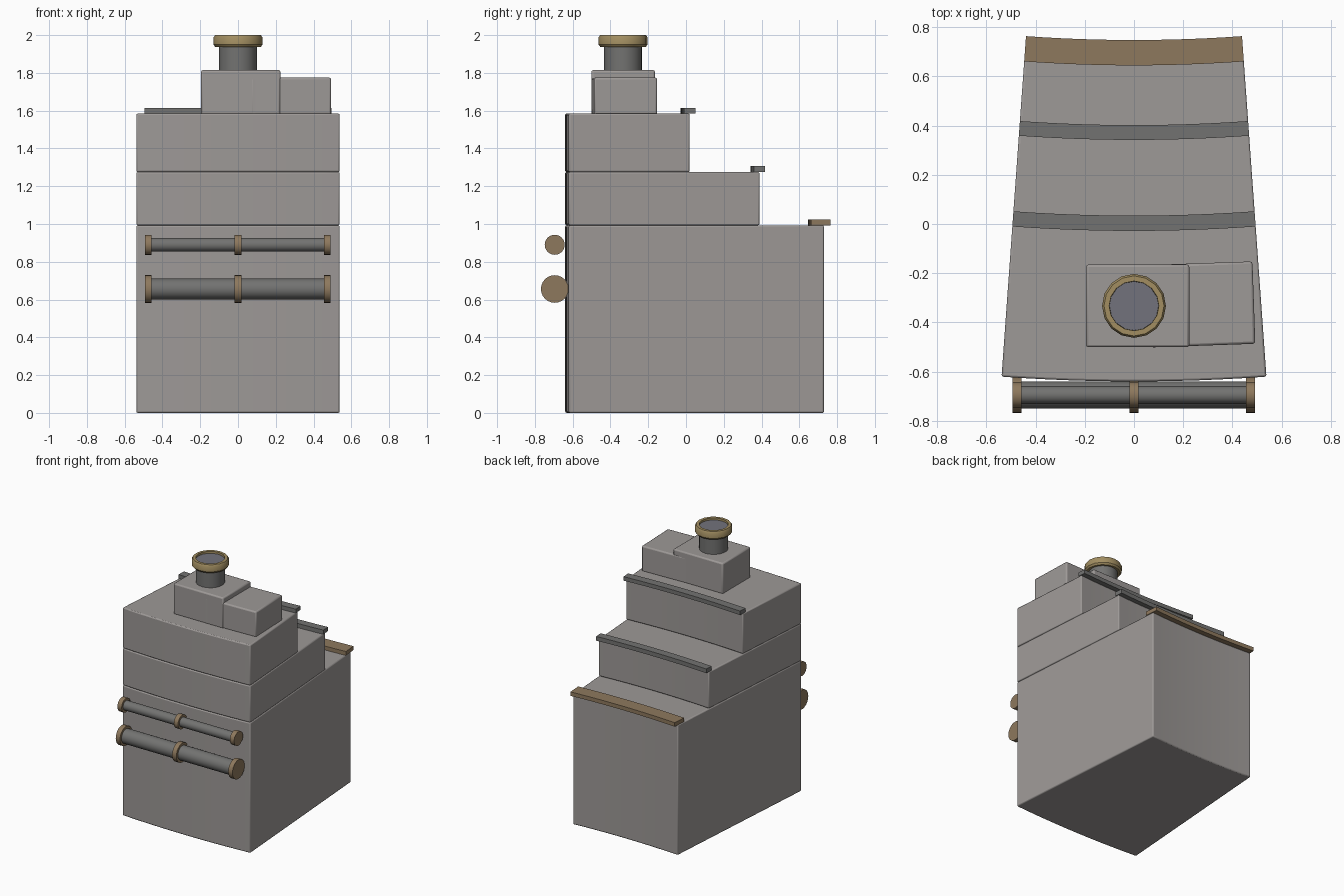
import bpy, bmesh, math

if "Cube" in bpy.data.objects:
    bpy.data.objects.remove(bpy.data.objects["Cube"])

APEX_Y = 6.88                 # centre of the big curve the tower is cut from
HALF = math.atan(0.0718)      # half angle of the wedge


def material(name, rgb):
    m = bpy.data.materials.new(name)
    m.diffuse_color = (*rgb, 1)
    m.use_nodes = True
    m.node_tree.nodes["Principled BSDF"].inputs["Base Color"].default_value = m.diffuse_color
    return m


STONE = material("stone_grey", (0.34, 0.32, 0.31))
METAL = material("dark_metal", (0.17, 0.17, 0.165))
BROWN = material("brown_metal", (0.27, 0.19, 0.11))
BRASS = material("brass", (0.36, 0.27, 0.12))
GLASS = material("blue_grey", (0.17, 0.17, 0.20))


def finish(name, bm, mat, bevel=0.0, segments=2):
    bmesh.ops.recalc_face_normals(bm, faces=bm.faces)
    mesh = bpy.data.meshes.new(name)
    bm.to_mesh(mesh)
    bm.free()
    mesh.materials.append(mat)
    ob = bpy.data.objects.new(name, mesh)
    bpy.context.collection.objects.link(ob)
    if bevel:
        mod = ob.modifiers.new("bevel", 'BEVEL')
        mod.width, mod.segments = bevel, segments
        mod.limit_method, mod.angle_limit = 'ANGLE', math.radians(40)
    bpy.ops.object.select_all(action='DESELECT')
    ob.select_set(True)
    bpy.context.view_layer.objects.active = ob
    bpy.ops.object.shade_smooth_by_angle(angle=math.radians(35))
    return ob


def wedge(name, y_front, y_back, z0, z1, mat, bevel=0.0, n=12):
    """Arc-shaped block; y values are measured on the centre line."""
    bm = bmesh.new()
    angles = [HALF * (2 * i / n - 1) for i in range(n + 1)]
    pts = [(r * math.sin(a), APEX_Y - r * math.cos(a))
           for r, order in ((APEX_Y - y_front, angles), (APEX_Y - y_back, angles[::-1]))
           for a in order]
    face = bm.faces.new([bm.verts.new((x, y, z0)) for x, y in pts])
    ext = bmesh.ops.extrude_face_region(bm, geom=[face], use_keep_orig=True)
    for v in ext["geom"]:
        if isinstance(v, bmesh.types.BMVert):
            v.co.z = z1
    return finish(name, bm, mat, bevel)


def box(name, centre, size, mat, angle=0.0):
    bm = bmesh.new()
    bmesh.ops.create_cube(bm, size=1)
    bmesh.ops.scale(bm, vec=size, verts=bm.verts)
    ob = finish(name, bm, mat, 0.01)
    ob.location, ob.rotation_euler.z = centre, angle
    return ob


def lathe(name, profile, centre, mat, sides=16, along_x=False):
    """Spin a (radius, height) profile round an axis."""
    bm = bmesh.new()
    vs = [bm.verts.new((r, 0, h)) for r, h in profile]
    es = [bm.edges.new(p) for p in zip(vs, vs[1:])]
    bmesh.ops.spin(bm, geom=vs + es, cent=(0, 0, 0), axis=(0, 0, 1),
                   angle=2 * math.pi, steps=sides)
    bmesh.ops.remove_doubles(bm, verts=bm.verts, dist=1e-4)
    ob = finish(name, bm, mat)
    ob.location = centre
    if along_x:
        ob.rotation_euler.y = math.pi / 2
    return ob


def rod(name, r, x0, x1, z, mat):
    h = (x1 - x0) / 2
    return lathe(name, [(0, -h), (r, -h), (r, h), (0, h)],
                 ((x0 + x1) / 2, -0.695, z), mat, 24, True)


# Stepped tiers
wedge("base_tier", -0.64, 0.715, 0.0, 0.993, STONE, 0.008)
wedge("middle_tier", -0.64, 0.373, 0.993, 1.275, STONE, 0.008)
wedge("top_tier", -0.64, 0.002, 1.275, 1.585, STONE, 0.008)

# Ledge strips along the rear edge of each step
wedge("base_ledge", 0.645, 0.748, 0.993, 1.023, BROWN)
wedge("middle_ledge", 0.342, 0.402, 1.275, 1.307, METAL)
wedge("top_ledge", -0.028, 0.034, 1.585, 1.615, METAL)

# Roof boxes, the side one slightly turned
box("roof_box", (0.015, -0.333, 1.697), (0.42, 0.336, 0.236), STONE)
box("side_box", (0.275, -0.327, 1.677), (0.425, 0.335, 0.196), STONE, math.radians(2))

# Chimney with brass rim
lathe("chimney_pipe", [(0, 1.80), (0.10, 1.80), (0.10, 1.96)], (0, -0.333, 0), METAL, 24)
lathe("chimney_rim", [(0.099, 1.94), (0.12, 1.937), (0.13, 1.95), (0.13, 1.987),
                      (0.122, 2.0), (0.101, 2.0), (0.099, 1.94)], (0, -0.333, 0), BRASS)
lathe("chimney_cap", [(0.10, 1.985), (0, 1.985)], (0, -0.333, 0), GLASS)

# Horizontal pipes on the front with three flanges each
for label, z, r_pipe, r_flange in (("upper", 0.89, 0.036, 0.053), ("lower", 0.656, 0.055, 0.073)):
    rod(label + "_pipe", r_pipe, -0.48, 0.48, z, METAL)
    for side, x in (("left", -0.475), ("middle", 0.0), ("right", 0.473)):
        rod(f"{label}_{side}_flange", r_flange, x - 0.018, x + 0.018, z, BROWN)
